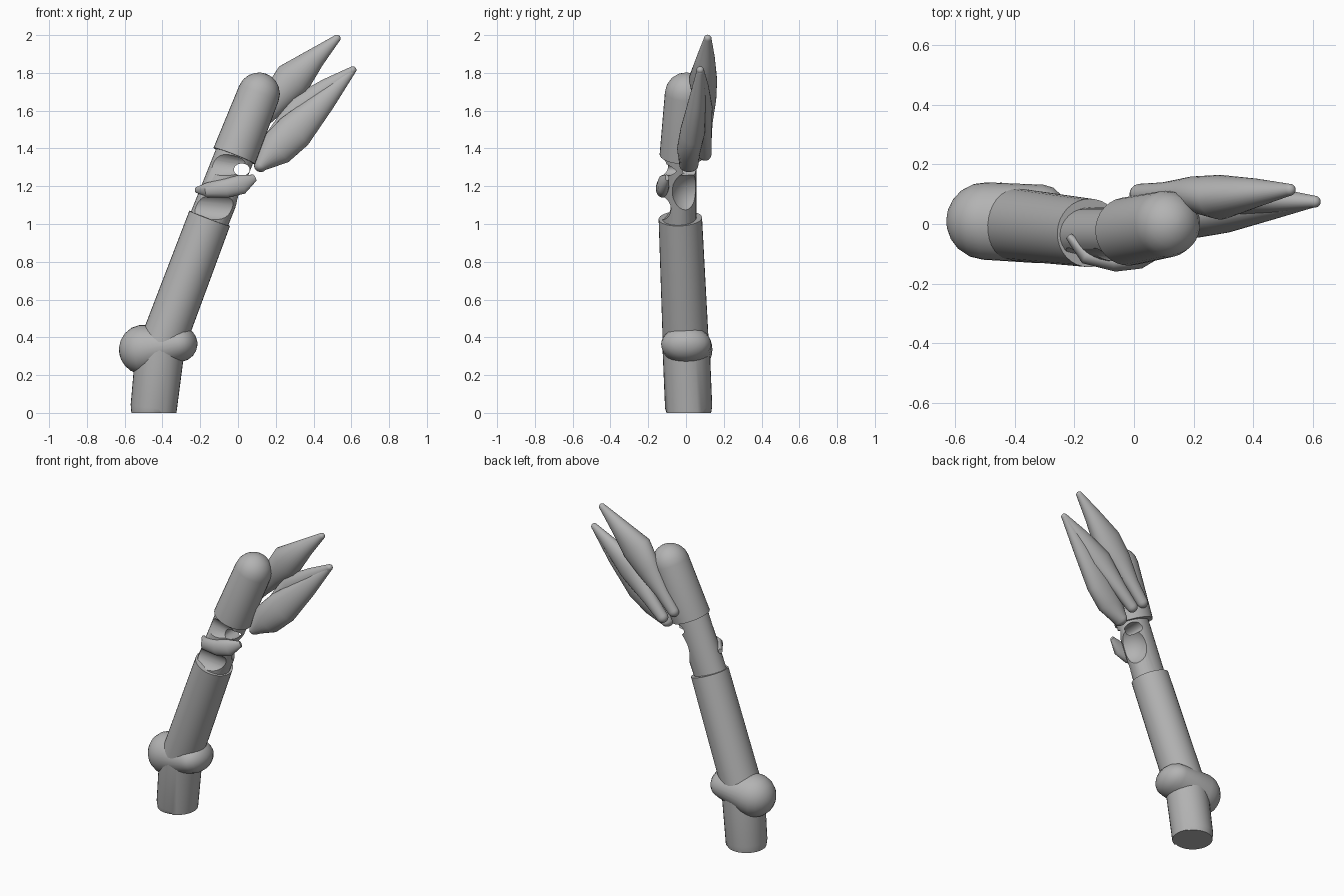
import bpy, bmesh, math
from mathutils import Vector

cube = bpy.data.objects.get("Cube")
if cube:
    bpy.data.objects.remove(cube, do_unlink=True)

grey = bpy.data.materials.new("plain grey")
grey.use_nodes = True
grey.diffuse_color = (0.45, 0.45, 0.45, 1)
shader = next(n for n in grey.node_tree.nodes if n.type == 'BSDF_PRINCIPLED')
shader.inputs["Base Color"].default_value = grey.diffuse_color

AXIS_Y, AXIS_Z = Vector((0, 1, 0)), Vector((0, 0, 1))
SIDES = 32


def dome(end, inner):
    """Extra stations that round off one end of a loft, nearest first."""
    centre, wide, deep = end
    outward = (centre - inner[0]).normalized()
    rings = []
    for degrees in (20, 40, 58, 74, 86):
        a = math.radians(degrees)
        rings.append((centre + outward * min(wide, deep) * math.sin(a),
                      wide * math.cos(a), deep * math.cos(a)))
    return rings


def loft(name, stations, round_start=False, round_end=False, ref=AXIS_Y):
    """Skin elliptical rings (x, y, z, width radius, depth radius) along a path."""
    path = [(Vector(s[:3]), s[3], s[4]) for s in stations]
    head = dome(path[0], path[1])[::-1] if round_start else []
    tail = dome(path[-1], path[-2]) if round_end else []
    path = head + path + tail
    bm = bmesh.new()
    rings = []
    for i, (centre, wide, deep) in enumerate(path):
        before, after = path[max(i - 1, 0)][0], path[min(i + 1, len(path) - 1)][0]
        tangent = (after - before).normalized()
        across = tangent.cross(ref).normalized()
        other = across.cross(tangent)
        ring = []
        for k in range(SIDES):
            a = math.tau * k / SIDES
            ring.append(bm.verts.new(centre + across * wide * math.cos(a)
                                     + other * deep * math.sin(a)))
        rings.append(ring)
    for low, high in zip(rings, rings[1:]):
        for k in range(SIDES):
            n = (k + 1) % SIDES
            bm.faces.new((low[k], low[n], high[n], high[k]))
    bm.faces.new(rings[0][::-1])
    bm.faces.new(rings[-1])
    bmesh.ops.recalc_face_normals(bm, faces=bm.faces)
    mesh = bpy.data.meshes.new(name)
    bm.to_mesh(mesh)
    bm.free()
    mesh.materials.append(grey)
    obj = bpy.data.objects.new(name, mesh)
    bpy.context.collection.objects.link(obj)
    return obj


def activate(obj):
    bpy.ops.object.select_all(action='DESELECT')
    obj.select_set(True)
    bpy.context.view_layer.objects.active = obj


def carve(obj, cutter):
    """Subtract a cutter and discard it."""
    cutter.hide_render = True
    mod = obj.modifiers.new("carve", 'BOOLEAN')
    mod.operation = 'DIFFERENCE'
    mod.solver = 'EXACT'
    mod.object = cutter
    activate(obj)
    bpy.ops.object.modifier_apply(modifier=mod.name)
    bpy.data.objects.remove(cutter, do_unlink=True)


parts = []

# Base stump, levelled to the floor
stump = loft("stump", [(-.45, .015, 0, .115, .118), (-.447, .014, .03, .122, .125),
                       (-.41, 0, .36, .13, .125)])
for v in stump.data.vertices:
    if v.co.z < .022:
        v.co.z = 0
parts.append(stump)

# Knuckle lying across the joint
parts.append(loft("knuckle", [(-.5, .01, .335, .132, .13), (-.31, 0, .365, .095, .132)],
                  True, True))

# Leaning shaft
parts.append(loft("shaft", [(-.41, 0, .34, .12, .122), (-.15, -.03, 1.03, .115, .115)]))

# Neck, carved by two front grooves, a side hollow and a through hole
neck = loft("neck", [(-.17, -.035, .98, .105, .09), (-.01, -.035, 1.38, .105, .09)])
carve(neck, loft("lower_groove", [(-.4, -.15, 1.11, .07, .07), (.2, -.15, 1.06, .07, .07)],
                 ref=AXIS_Z))
carve(neck, loft("upper_groove", [(-.3, -.16, 1.34, .1, .1), (.15, -.15, 1.29, .035, .035)],
                 ref=AXIS_Z))
bpy.ops.mesh.primitive_uv_sphere_add(segments=SIDES, ring_count=20, radius=.13,
                                     location=(.07, .04, 1.15))
carve(neck, bpy.context.object)
carve(neck, loft("through_hole", [(.02, -.3, 1.288, .042, .032), (.02, .3, 1.288, .042, .032)],
                 ref=AXIS_Z))
parts.append(neck)

# Lip wrapping the front of the neck
parts.append(loft("lip", [(-.22, -.04, 1.18, .012, .015), (-.16, -.105, 1.18, .03, .04),
                          (-.06, -.125, 1.19, .035, .05), (.02, -.12, 1.21, .03, .052),
                          (.09, -.1, 1.245, .01, .018)], ref=AXIS_Z))

# Round-topped head
parts.append(loft("head", [(-.02, -.025, 1.36, .118, .115), (.11, 0, 1.69, .112, .112)],
                  False, True))

# Pointed blades behind the head
parts.append(loft("upper_blade", [(.02, .1, 1.43, .035, .035), (.1, .1, 1.53, .045, .04),
                                  (.2, .1, 1.66, .08, .06), (.29, .09, 1.765, .1, .075),
                                  (.41, .105, 1.88, .055, .048), (.523, .115, 1.982, .02, .02)],
                  True, True))
parts.append(loft("lower_blade", [(.1, .1, 1.37, .035, .035), (.19, .095, 1.46, .045, .04),
                                  (.34, .085, 1.615, .08, .055), (.48, .08, 1.725, .05, .04),
                                  (.607, .075, 1.815, .02, .02)], True, True))
parts.append(loft("broad_blade", [(.12, .015, 1.31, .035, .05), (.2, .015, 1.395, .095, .062),
                                  (.3, .035, 1.49, .1, .065), (.46, .06, 1.655, .06, .045),
                                  (.6, .075, 1.805, .02, .02)], True, True))

# Smooth surfaces with crisp cut edges
for obj in parts:
    activate(obj)
    bpy.ops.object.shade_smooth_by_angle(angle=math.radians(40))
